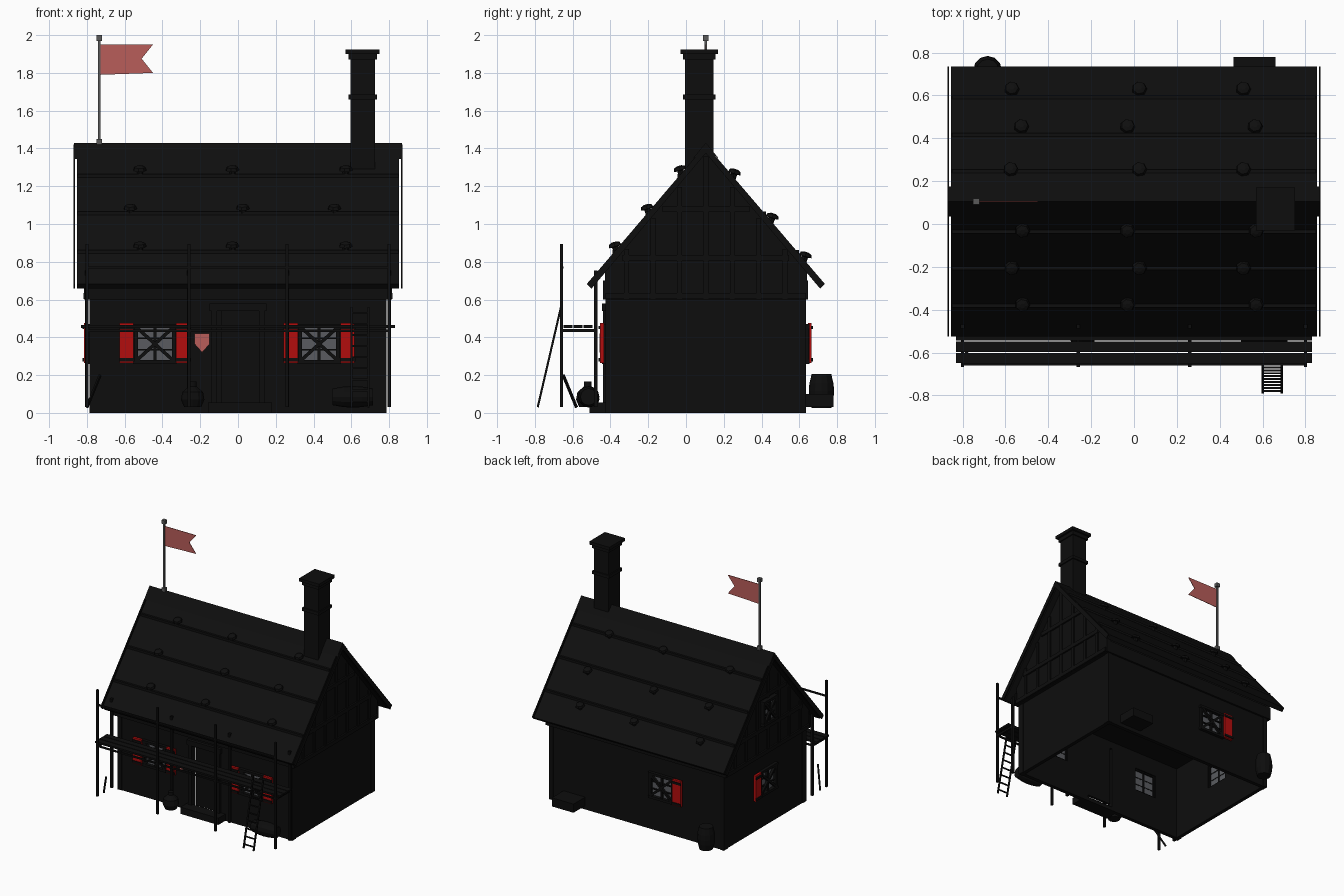
import bpy, bmesh, math
from mathutils import Vector, Matrix

if "Cube" in bpy.data.objects:
    bpy.data.objects.remove(bpy.data.objects["Cube"])


def material(name, r, g, b):
    m = bpy.data.materials.new(name)
    m.use_nodes = True
    m.diffuse_color = (r, g, b, 1)
    m.node_tree.nodes["Principled BSDF"].inputs["Base Color"].default_value = (r, g, b, 1)
    return m


TIMBER = material("dark timber", .004, .004, .004)
WALL = material("dark plaster", .0042, .0042, .0042)
ROOF = material("dark roof", .0045, .0045, .0045)
RED = material("shutter red", .45, .004, .004)
CLOTH = material("faded red cloth", .48, .11, .1)
GLASS = material("window glass", .1, .105, .115)
IRON = material("grey iron", .1, .1, .1)
I = Matrix.Identity(4)


def finish(name, bm, mat):
    bmesh.ops.recalc_face_normals(bm, faces=bm.faces)
    me = bpy.data.meshes.new(name)
    bm.to_mesh(me)
    bm.free()
    me.materials.append(mat)
    ob = bpy.data.objects.new(name, me)
    bpy.context.collection.objects.link(ob)
    return ob


def box(name, x, y, z, mat, M=I):
    bm = bmesh.new()
    mid = Vector((sum(x) / 2, sum(y) / 2, sum(z) / 2))
    size = (x[1] - x[0], y[1] - y[0], z[1] - z[0], 1)
    bmesh.ops.create_cube(bm, size=1, matrix=M @ Matrix.Translation(mid) @ Matrix.Diagonal(size))
    return finish(name, bm, mat)


def bar(name, a, b, w, mat, M=I):
    a, b = Vector(a), Vector(b)
    turn = (b - a).to_track_quat("Z", "Y").to_matrix().to_4x4()
    bm = bmesh.new()
    bmesh.ops.create_cube(bm, size=1, matrix=M @ Matrix.Translation((a + b) / 2) @ turn
                          @ Matrix.Diagonal((w, w, (b - a).length, 1)))
    return finish(name, bm, mat)


def prism(name, pts, x, mat, M=I):
    """Profile in y and z, drawn out along x."""
    bm = bmesh.new()
    face = bm.faces.new([bm.verts.new((x[0], p, q)) for p, q in pts])
    ext = bmesh.ops.extrude_face_region(bm, geom=[face])["geom"]
    bmesh.ops.translate(bm, vec=(x[1] - x[0], 0, 0), verts=[v for v in ext if isinstance(v, bmesh.types.BMVert)])
    bmesh.ops.transform(bm, matrix=M, verts=bm.verts)
    return finish(name, bm, mat)


def lathe(name, profile, mat, M, sides=12):
    """Closed round body from radius and height pairs."""
    bm = bmesh.new()
    rings = [[bm.verts.new((r * math.cos(k * math.tau / sides), r * math.sin(k * math.tau / sides), h))
              for k in range(sides)] for r, h in profile]
    for lo, hi in zip(rings, rings[1:]):
        for k in range(sides):
            n = (k + 1) % sides
            bm.faces.new((lo[k], lo[n], hi[n], hi[k]))
    bm.faces.new(rings[0])
    bm.faces.new(rings[-1])
    bmesh.ops.transform(bm, matrix=M, verts=bm.verts)
    return finish(name, bm, mat)


RIDGE, TOP, SLOPE = .105, 1.42, 1.17


def roof_z(y, drop=0):
    return TOP - drop - SLOPE * abs(y - RIDGE)


# Walls: hollow below, open at the bottom
walls = prism("house_walls", [(-.42, 0), (.63, 0), (.63, roof_z(.63, .04)), (RIDGE, roof_z(RIDGE, .04)),
                              (-.42, roof_z(-.42, .04))], (-.78, .78), WALL)
openings = {"front_right_window": ((-.44, -.42), 0, (-1, 1)), "front_left_window": ((.43, -.42), 0, (-1, 1)),
            "back_window": ((-.23, .63), math.pi, (1,)), "side_window": ((-.78, .08), -math.pi / 2, (-1,))}
cutters = [box("room_cutter", (-.75, .75), (-.39, .6), (-.1, .6), WALL),
           box("door_cutter", (-.11, .13), (-.5, -.3), (.03, .54), WALL)]


def window(name, M, sides, w=.1, z0=.27, z1=.46):
    mid = (z0 + z1) / 2
    box(name + "_glass", (-w, w), (.002, .008), (z0, z1), GLASS, M)
    for s in (-1, 1):
        box(name + "_jamb", (s * w - .01, s * w + .01), (-.02, .02), (z0, z1), TIMBER, M)
        bar(name + "_brace", (-w, -.015, mid - s * .09), (w, -.015, mid + s * .09), .018, TIMBER, M)
    for z in (z0, z1):
        box(name + "_rail", (-w - .015, w + .015), (-.025, .02), (z - .01, z + .01), TIMBER, M)
    box(name + "_mullion", (-.008, .008), (-.015, .01), (z0, z1), TIMBER, M)
    for z in (z0 + .065, z1 - .065):
        box(name + "_muntin", (-w, w), (-.01, .01), (z - .004, z + .004), TIMBER, M)
    for s in sides:
        a, b = sorted((s * (w + .012), s * (w + .088)))
        box(name + "_shutter", (a, b), (-.035, -.015), (z0 - .005, z1 + .015), RED, M)
        for z in (z0 + .012, z1 - .008):
            box(name + "_shutter_batten", (a - .003, b + .003), (-.042, -.033), (z - .009, z + .009), TIMBER, M)


for name, ((x, y), turn, sides) in openings.items():
    M = Matrix.Translation((x, y, 0)) @ Matrix.Rotation(turn, 4, "Z")
    cutters.append(box(name + "_cutter", (-.1, .1), (-.1, .1), (.27, .46), WALL, M))
    window(name, M, sides)
for c in cutters:
    mod = walls.modifiers.new(c.name, "BOOLEAN")
    mod.operation, mod.object, mod.solver = "DIFFERENCE", c, "EXACT"
    c.hide_render = True
    c.hide_viewport = True
    c.display_type = "WIRE"

# Door, frame and step
box("door", (-.09, .13), (-.41, -.39), (.05, .54), TIMBER)
for x in (-.125, .125):
    box("door_post", (x - .015, x + .015), (-.44, -.4), (.03, .56), TIMBER)
box("door_lintel", (-.15, .15), (-.445, -.4), (.54, .58), TIMBER)
box("door_step", (-.16, .18), (-.51, -.42), (0, .055), WALL)

# Jettied gables with timber framing
for s in (-1, 1):
    ends = sorted((s * .77, s * .805))
    prism("gable_panel", [(-.43, .6), (.64, .6), (.64, roof_z(.64, .03)), (RIDGE, roof_z(RIDGE, .03)),
                          (-.43, roof_z(-.43, .03))], ends, WALL)
    for z, half in ((.62, .53), (.82, .44), (1.08, .23)):
        box("gable_rail", sorted((s * .8, s * .818)), (RIDGE - half, RIDGE + half), (z - .016, z + .016), TIMBER)
    for k in range(-3, 4):
        y = RIDGE + k * .14
        box("gable_stud", sorted((s * .8, s * .814)), (y - .013, y + .013), (.6, roof_z(y, .06)), TIMBER)
    for y in (-.4, .61):
        box("corner_post", sorted((s * .75, s * .785)), (y - .025, y + .025), (0, .62), TIMBER)
for y0, y1 in ((-.44, -.42), (.63, .645)):
    box("eave_beam", (-.81, .81), (y0, y1), (.6, .7), TIMBER)
window("attic_window", Matrix.Translation((-.815, RIDGE, 0)) @ Matrix.Rotation(-math.pi / 2, 4, "Z"),
       (), .075, .86, 1.04)

# Roof slopes, courses, verge boards and knobs
knobs = {(1, .175): (-.575, .025, .51), (1, .345): (-.525, -.03, .565), (1, .52): (-.57, .025, .51),
         (-1, .13): (-.52, -.03, .57), (-1, .305): (-.57, .025, .51), (-1, .475): (-.52, -.03, .57)}
knobs[(1, .145)] = knobs.pop((1, .175))
normal_tilt = math.atan(SLOPE)
for s in (-1, 1):
    eave = RIDGE + s * .63
    slab = [(RIDGE, TOP), (eave, roof_z(eave)), (eave - s * .025, roof_z(eave) - .025), (RIDGE, TOP - .045)]
    prism("roof_slope", slab, (-.853, .853), ROOF)
    for x in (-.867, .867):
        prism("verge_board", slab, (x - .004, x + .004), TIMBER)
    for d in (.14, .31, .485):
        y = RIDGE + s * d
        bar("roof_course", (-.85, y, roof_z(y)), (.85, y, roof_z(y)), .018, ROOF)
for (s, d), xs in knobs.items():
    for x in xs:
        y = RIDGE + s * d
        lathe("roof_knob", [(.015, -.03), (.018, .015), (.036, .018), (.03, .035), (.012, .042)], ROOF,
              Matrix.Translation((x, y, roof_z(y))) @ Matrix.Rotation(-s * normal_tilt * .35, 4, "X"), 7)
prism("ridge_cap", [(RIDGE - .07, 1.345), (RIDGE, 1.43), (RIDGE + .07, 1.345), (RIDGE, 1.4)], (-.868, .868), ROOF)

# Chimney
for name, grow, z in (("chimney_stack", 0, (1.2, 1.88)), ("chimney_band", .01, (1.66, 1.685)),
                      ("chimney_collar", .01, (1.87, 1.9)), ("chimney_cap", .025, (1.9, 1.925))):
    box(name, (.595 - grow, .725 + grow), (-.005 - grow, .145 + grow), z, WALL)

# Flag
bar("flag_pole", (-.735, RIDGE, 1.42), (-.735, RIDGE, 1.99), .014, IRON)
for z in (1.435, 1.985):
    box("pole_knob", (-.75, -.72), (RIDGE - .015, RIDGE + .015), (z - .015, z + .015), IRON)
SIDEWAYS = Matrix.Rotation(-math.pi / 2, 4, "Z")
prism("flag", [(-.73, 1.95), (-.45, 1.95), (-.51, 1.875), (-.45, 1.8), (-.73, 1.79)], (-.002, .002), CLOTH,
      Matrix.Translation((0, RIDGE, 0)) @ SIDEWAYS)
prism("wall_shield", [(-.23, .42), (-.15, .42), (-.15, .365), (-.19, .32), (-.23, .365)], (-.004, .004), CLOTH,
      Matrix.Translation((0, -.455, 0)) @ SIDEWAYS)

# Scaffold along the front
for x in (-.8, -.26, .26, .8):
    bar("scaffold_front_post", (x, -.66, .03), (x, -.66, .895), .016, TIMBER)
    bar("scaffold_back_post", (x, -.478, .03), (x, -.478, .755), .018, TIMBER)
    bar("scaffold_crossbar", (x, -.665, .435), (x, -.47, .435), .016, TIMBER)
for y in (-.625, -.572, -.519):
    box("scaffold_plank", (-.83, .83), (y - .024, y + .024), (.45, .464), TIMBER)
for y, z in ((-.655, .435), (-.478, .435), (-.655, .77)):
    bar("scaffold_rail", (-.8, y, z), (.8, y, z), .012, TIMBER)
bar("scaffold_brace", (-.8, -.58, .03), (-.73, -.65, .2), .012, TIMBER)
for x in (.6, .69):
    bar("ladder_rail", (x, -.785, .03), (x, -.662, .56), .011, TIMBER)
for k in range(9):
    t = (k + .5) / 9
    y, z = -.785 + .123 * t, .03 + .53 * t
    bar("ladder_rung", (.6, y, z), (.69, y, z), .009, TIMBER)

# Barrels, pot and crate around the house
staves = [(.052, 0), (.064, .05), (.067, .09), (.064, .13), (.052, .18)]
lathe("standing_barrel", staves, TIMBER, Matrix.Translation((-.683, .717, .025)))
lathe("lying_barrel", [(r * .85, h * 1.2) for r, h in staves], TIMBER,
      Matrix.Translation((.5, -.515, .085)) @ Matrix.Rotation(math.pi / 2, 4, "Y"))
lathe("pot", [(.045, 0), (.062, .04), (.055, .08), (.02, .11), (.02, .135)], TIMBER,
      Matrix.Translation((-.24, -.52, .03)))
box("crate", (.465, .66), (.63, .78), (.03, .1), TIMBER)
